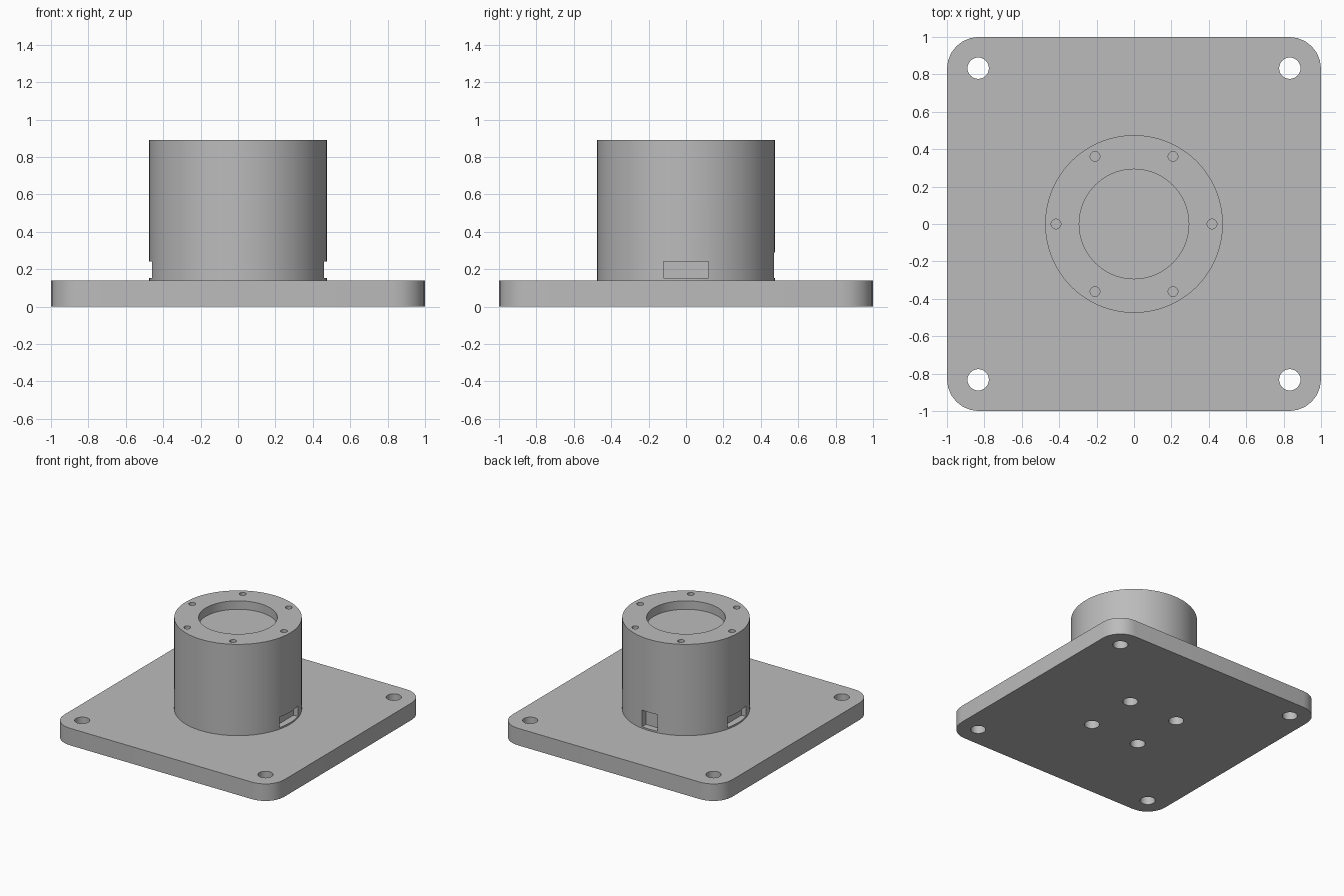
import bpy, math

default = bpy.data.objects.get("Cube")
if default:
    bpy.data.objects.remove(default, do_unlink=True)

BASE_TOP, HOUSING_TOP = 0.14, 0.89
RADIUS = 0.475

# One plain grey for everything
grey = bpy.data.materials.new("grey")
grey.use_nodes = True
colour = (0.5, 0.5, 0.5, 1)
grey.diffuse_color = colour
grey.node_tree.nodes["Principled BSDF"].inputs["Base Color"].default_value = colour


def finish(obj, name):
    obj.name = name
    obj.data.materials.clear()
    obj.data.materials.append(grey)
    return obj


def cylinder(name, x, y, z0, z1, radius, sides=32):
    bpy.ops.mesh.primitive_cylinder_add(
        vertices=sides, radius=radius, depth=z1 - z0, location=(x, y, (z0 + z1) / 2))
    return finish(bpy.context.object, name)


def box(name, x0, x1, y0, y1, z0, z1):
    bpy.ops.mesh.primitive_cube_add(
        size=1, location=((x0 + x1) / 2, (y0 + y1) / 2, (z0 + z1) / 2))
    obj = bpy.context.object
    obj.scale = (x1 - x0, y1 - y0, z1 - z0)
    bpy.ops.object.transform_apply(location=False, rotation=False, scale=True)
    return finish(obj, name)


def apply_modifiers(obj):
    bpy.context.view_layer.update()
    graph = bpy.context.evaluated_depsgraph_get()
    mesh = bpy.data.meshes.new_from_object(obj.evaluated_get(graph))
    obj.modifiers.clear()
    obj.data = mesh


def cut(obj, cutters):
    for cutter in cutters:
        cutter.hide_render = True
        mod = obj.modifiers.new("cut", "BOOLEAN")
        mod.operation = "DIFFERENCE"
        mod.solver = "EXACT"
        mod.object = cutter
    apply_modifiers(obj)
    for cutter in cutters:
        bpy.data.objects.remove(cutter, do_unlink=True)


def smooth(obj):
    bpy.ops.object.select_all(action="DESELECT")
    obj.select_set(True)
    bpy.context.view_layer.objects.active = obj
    bpy.ops.object.shade_smooth_by_angle(angle=math.radians(30))


# Square base plate with rounded upright corners
base = box("base_plate", -1, 1, -1, 1, 0, BASE_TOP)
weights = base.data.attributes.new("bevel_weight_edge", "FLOAT", "EDGE")
for edge in base.data.edges:
    a, b = (base.data.vertices[i].co for i in edge.vertices)
    weights.data[edge.index].value = float(abs(a.z - b.z) > 0.01)
bevel = base.modifiers.new("round", "BEVEL")
bevel.limit_method = "WEIGHT"
bevel.width = 0.17
bevel.segments = 6
apply_modifiers(base)

# Corner mounting holes and the inner screw holes under the housing
cut(base, [cylinder("hole_cutter", sx * d, sy * d, -0.1, BASE_TOP + 0.1, 0.057)
           for d in (0.833, 0.225) for sx in (-1, 1) for sy in (-1, 1)])
smooth(base)

# Round housing with a shallow recess, six screw holes and three side pockets
housing = cylinder("housing", 0, 0, BASE_TOP, HOUSING_TOP, RADIUS, 96)
cutters = [cylinder("recess_cutter", 0, 0, HOUSING_TOP - 0.07, 1, 0.293, 64)]
for i in range(6):
    a = i * math.pi / 3
    cutters.append(cylinder("screw_cutter", 0.417 * math.cos(a), 0.417 * math.sin(a),
                            HOUSING_TOP - 0.12, 1, 0.026, 24))
cutters += [box("side_cutter", 0.42, 0.6, -0.12, 0.12, 0.153, 0.24),
            box("side_cutter", -0.6, -0.42, -0.12, 0.12, 0.153, 0.24),
            box("back_cutter", -0.07, 0.07, 0.42, 0.6, 0.153, 0.29)]
cut(housing, cutters)
smooth(housing)
